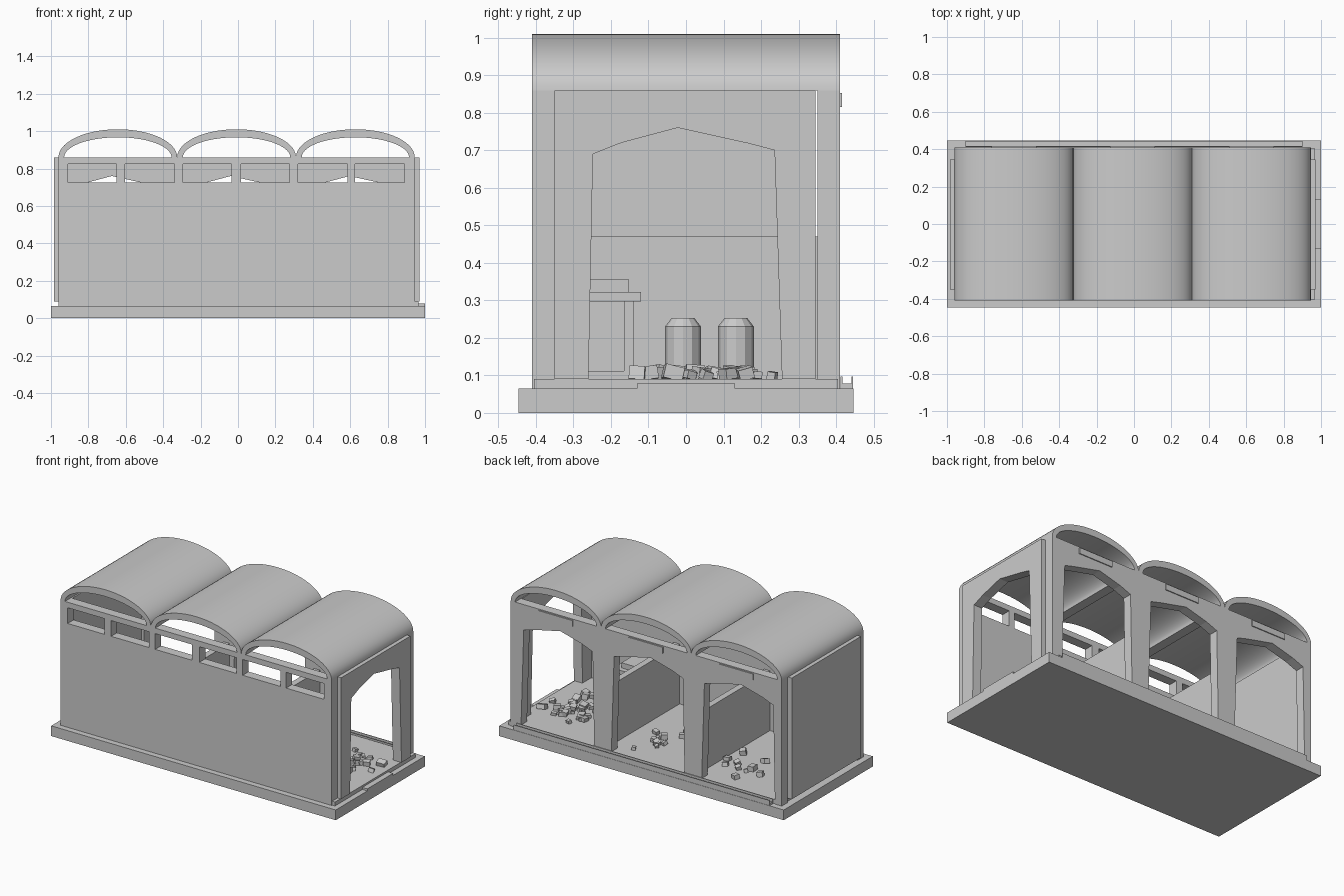
import bpy, bmesh, math, random
from mathutils import Matrix, Vector, Euler

if "Cube" in bpy.data.objects:
    bpy.data.objects.remove(bpy.data.objects["Cube"])

random.seed(4)
stone = bpy.data.materials.new("plain grey")
stone.diffuse_color = (0.6, 0.6, 0.6, 1)
stone.use_nodes = True
stone.node_tree.nodes["Principled BSDF"].inputs["Base Color"].default_value = stone.diffuse_color


def finish(name, bm):
    bmesh.ops.recalc_face_normals(bm, faces=bm.faces)
    mesh = bpy.data.meshes.new(name)
    bm.to_mesh(mesh)
    bm.free()
    mesh.materials.append(stone)
    ob = bpy.data.objects.new(name, mesh)
    bpy.context.collection.objects.link(ob)
    return ob


def add_box(bm, x0, x1, y0, y1, z0, z1):
    size = Matrix.Diagonal((x1 - x0, y1 - y0, z1 - z0, 1))
    place = Matrix.Translation(((x0 + x1) / 2, (y0 + y1) / 2, (z0 + z1) / 2))
    bmesh.ops.create_cube(bm, size=1, matrix=place @ size)


def boxes(name, *items):
    bm = bmesh.new()
    for it in items:
        add_box(bm, *it)
    return finish(name, bm)


def prism(name, profile, a, b, axis):
    """Extrude a (side, height) outline from a to b along x or y."""
    bm = bmesh.new()
    if axis == "y":
        pts = [(u, a, v) for u, v in profile]
        step = Vector((0, b - a, 0))
    else:
        pts = [(a, u, v) for u, v in profile]
        step = Vector((b - a, 0, 0))
    face = bm.faces.new([bm.verts.new(p) for p in pts])
    new = bmesh.ops.extrude_face_region(bm, geom=[face], use_keep_orig=True)["geom"]
    bmesh.ops.translate(bm, vec=step, verts=[g for g in new if isinstance(g, bmesh.types.BMVert)])
    return finish(name, bm)


def arch(c, z0):
    """Pointed opening outline, from its lower left to its lower right."""
    return [(c - 0.258, z0), (c - 0.246, 0.69), (c - 0.17, 0.72), (c - 0.02, 0.76),
            (c + 0.17, 0.718), (c + 0.238, 0.70), (c + 0.258, z0)]


X0, X1, Y, TOP, FLOOR = -0.96, 0.945, 0.41, 0.86, 0.09
BAY = (X1 - X0) / 3
centres = [X0 + BAY * (i + 0.5) for i in range(3)]

# base, raised floor and doorstep
boxes("base", (-1, 1, -0.447, 0.447, 0, 0.065))
boxes("floor", (X0 + 0.01, X1 + 0.02, -Y + 0.005, Y - 0.005, 0.06, FLOOR))
boxes("doorstep", (0.965, 1.0, -0.13, 0.13, 0.06, 0.078))

# front wall with a row of six windows
windows = [(-0.91, -0.65), (-0.605, -0.34), (-0.295, -0.035),
           (0.015, 0.275), (0.32, 0.585), (0.625, 0.89)]
edges = [X0] + [x for w in windows for x in w] + [X1]
piers = [(edges[i], edges[i + 1], -Y, -0.35, 0.725, 0.825) for i in range(0, len(edges), 2)]
boxes("front_wall", (X0, X1, -Y, -0.35, 0.06, 0.725), (X0, X1, -Y, -0.35, 0.825, TOP), *piers)

# back wall with three arched openings
outline = [(X0, 0.06)]
for c in centres:
    outline += arch(c - 0.012, 0.06)
outline += [(X1, 0.06), (X1, TOP), (X0, TOP)]
prism("back_wall", outline, 0.35, Y, "y")
boxes("back_plates", *[(c - 0.12, c + 0.12, Y - 0.002, Y + 0.006, 0.815, 0.853) for c in centres])

# end walls, one solid and one arched
boxes("left_wall", (-0.985, -0.92, -0.35, 0.345, FLOOR, TOP))
side = [(-0.35, FLOOR)] + arch(-0.002, FLOOR) + [(0.345, FLOOR), (0.345, TOP), (-0.35, TOP)]
prism("right_wall", side, 0.91, 0.97, "x")

# half-height partitions between the bays
boxes("partitions", *[(x - 0.02, x + 0.02, -0.35, 0.35, FLOOR, 0.47)
                      for x in (X0 + BAY, X0 + 2 * BAY)])

# three vaulted roof shells
N = 28
for i, c in enumerate(centres):
    ang = [math.pi * k / N for k in range(N + 1)]
    outer = [(c - BAY / 2 * math.cos(t), TOP + 0.15 * math.sin(t)) for t in ang]
    inner = [(c - 0.287 * math.cos(t), TOP + 0.107 * math.sin(t)) for t in reversed(ang)]
    roof = prism("roof_vault_%d" % (i + 1), outer + inner, -Y, Y, "y")
    bpy.context.view_layer.objects.active = roof
    roof.select_set(True)
    bpy.ops.object.shade_smooth_by_angle(angle=math.radians(35))
    roof.select_set(False)

# channel along the back edge
boxes("back_gutter", (-0.9, 0.9, 0.412, 0.445, 0.06, 0.078),
      (-0.9, 0.9, 0.412, 0.417, 0.078, 0.097), (-0.9, 0.9, 0.441, 0.445, 0.078, 0.097))

# workbench in the open bay
boxes("workbench", (0.36, 0.6, -0.35, -0.12, 0.297, 0.322), (0.36, 0.56, -0.35, -0.152, 0.322, 0.355),
      (0.37, 0.40, -0.165, -0.14, FLOOR, 0.297), (0.56, 0.59, -0.165, -0.14, FLOOR, 0.297),
      (0.37, 0.59, -0.34, -0.165, FLOOR, 0.112))

# pair of drums beside the partition
for i, y in enumerate((-0.008, 0.133)):
    bm = bmesh.new()
    for z0, z1, r0, r1 in ((FLOOR, 0.23, 0.048, 0.048), (0.23, 0.253, 0.048, 0.03)):
        bmesh.ops.create_cone(bm, cap_ends=True, segments=12, radius1=r0, radius2=r1, depth=z1 - z0,
                              matrix=Matrix.Translation((0.42, y, (z0 + z1) / 2)))
    finish("drum_%d" % (i + 1), bm)

# scattered rubble blocks: centre, spread and count of each heap
heaps = [("open_bay", 0.72, 0.05, 0.09, 40), ("middle_bay", 0.06, 0.15, 0.09, 12),
         ("closed_bay", -0.55, 0.12, 0.09, 10)]
for name, hx, hy, spread, count in heaps:
    bm = bmesh.new()
    for _ in range(count):
        s = random.uniform(0.022, 0.04)
        x = hx + max(-0.18, min(0.18, random.gauss(0, spread)))
        y = hy + max(-0.18, min(0.18, random.gauss(0, spread)))
        turn = Euler((random.uniform(-0.3, 0.3), random.uniform(-0.3, 0.3), random.uniform(0, 3)))
        shape = Matrix.Diagonal((s * random.uniform(0.8, 1.4), s, s * random.uniform(0.7, 1), 1))
        bmesh.ops.create_cube(bm, size=1, matrix=Matrix.Translation((x, y, FLOOR + s * 0.4))
                              @ turn.to_matrix().to_4x4() @ shape)
    finish("rubble_" + name, bm)
